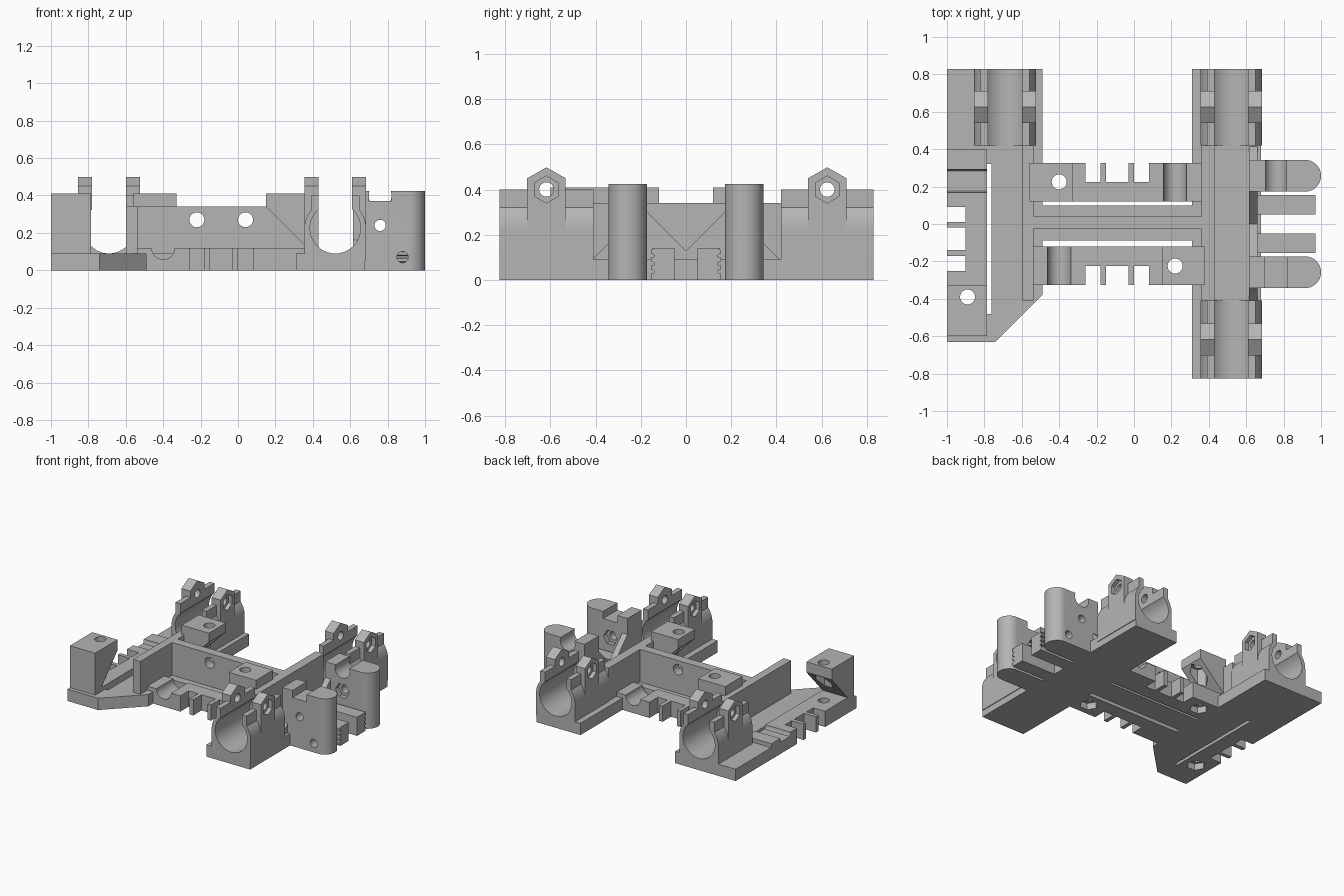
import bpy, bmesh, math
from mathutils import Vector

cube = bpy.data.objects.get("Cube")
if cube:
    bpy.data.objects.remove(cube)

grey = bpy.data.materials.new("plain grey")
grey.use_nodes = True
grey.diffuse_color = (0.46, 0.46, 0.46, 1)
grey.node_tree.nodes["Principled BSDF"].inputs["Base Color"].default_value = grey.diffuse_color


def prism(name, pts, axis, lo, hi):
    """Extrude a 2D outline along an axis; outline pairs are (y,z), (x,z) or (x,y)."""
    place = {"x": lambda a, b, t: (t, a, b), "y": lambda a, b, t: (a, t, b),
             "z": lambda a, b, t: (a, b, t)}[axis]
    bm = bmesh.new()
    face = bm.faces.new([bm.verts.new(place(a, b, lo)) for a, b in pts])
    ext = bmesh.ops.extrude_face_region(bm, geom=[face])
    moved = [v for v in ext["geom"] if isinstance(v, bmesh.types.BMVert)]
    bmesh.ops.translate(bm, verts=moved, vec=Vector(place(0, 0, hi - lo)))
    bmesh.ops.recalc_face_normals(bm, faces=bm.faces)
    mesh = bpy.data.meshes.new(name)
    bm.to_mesh(mesh)
    bm.free()
    mesh.materials.append(grey)
    obj = bpy.data.objects.new(name, mesh)
    bpy.context.scene.collection.objects.link(obj)
    return obj


def rect(a0, a1, b0, b1):
    return [(a0, b0), (a1, b0), (a1, b1), (a0, b1)]


def box(name, x0, x1, y0, y1, z0, z1):
    return prism(name, rect(x0, x1, y0, y1), "z", z0, z1)


def arc(a, b, r, start=0, end=360, n=32):
    steps = n if end - start == 360 else n + 1
    ang = [math.radians(start + (end - start) * i / n) for i in range(steps)]
    return [(a + r * math.cos(t), b + r * math.sin(t)) for t in ang]


def rod(a, b, r, axis, lo, hi, n=32, turn=0):
    return prism("cutter", arc(a, b, r, turn, turn + 360, n), axis, lo, hi)


def cut(obj, cutters):
    """Subtract the cutters and keep only the finished mesh."""
    for c in cutters:
        c.hide_render = True
        m = obj.modifiers.new("cut", "BOOLEAN")
        m.operation, m.solver, m.object = "DIFFERENCE", "EXACT", c
    bpy.context.view_layer.update()
    done = obj.evaluated_get(bpy.context.evaluated_depsgraph_get())
    mesh = bpy.data.meshes.new_from_object(done)
    obj.modifiers.clear()
    obj.data = mesh
    for c in cutters:
        bpy.data.objects.remove(c)
    return obj


def notches(mid, edge, side, along):
    """Three round-ended slots opening through an outer edge."""
    out = []
    for off, r, depth in ((-0.13, 0.04, 0.06), (0, 0.06, 0.07), (0.13, 0.04, 0.06)):
        pts = [(mid + off - r, 0.1), (mid + off + r, 0.1)]
        pts += [(p, -q) for p, q in arc(mid + off, depth, r, 0, 180, 16)]
        pts = [(p, edge + side * q) for p, q in pts]
        if along == "y":
            pts = [(q, p) for p, q in pts]
        out.append(prism("cutter", pts, "z", -0.1, 0.2))
    return out


def bolt(x, y):
    """Vertical bolt hole with a nut recess underneath."""
    return [rod(x, y, 0.04, "z", -0.1, 0.6), rod(x, y, 0.065, "z", -0.1, 0.05, 6)]


# Base plates
left_plate = prism("left_plate", [(-1, -0.63), (-0.74, -0.63), (-0.49, -0.38),
                                  (-0.49, 0.83), (-1, 0.83)], "z", 0, 0.09)
cut(left_plate, notches(-0.08, -1, 1, "y") + bolt(-0.89, -0.39)
    + [box("cutter", -0.786, -0.762, -0.48, 0.32, -0.1, 0.2)])
box("right_plate", 0.31, 0.68, -0.825, 0.83, 0, 0.09)
box("centre_floor", -0.5, 0.32, -0.088, 0.1, 0, 0.09)

# Left cable strip, its clip groove and overhanging sensor block
strip = box("left_strip", -1, -0.786, -0.6, 0.4, 0.08, 0.12)
cut(strip, notches(-0.08, -1, 1, "y") + [rod(-0.89, -0.39, 0.04, "z", 0, 0.3),
                                         rod(0.23, 0.12, 0.062, "x", -1.1, -0.7)])
block = prism("left_block", [(-0.6, 0.1), (-0.54, 0.1), (-0.33, 0.33), (-0.33, 0.41),
                             (-0.6, 0.41)], "x", -1, -0.786)
cut(block, [rod(-0.89, -0.39, 0.04, "z", 0, 0.6),
            rod(-0.89, -0.39, 0.065, "z", 0, 0.34, 6)])

# Side bars and mounting blocks, the front set being the back set turned half round
for s, name in ((1, "back"), (-1, "front")):
    cx = -0.09
    x0, x1 = (-0.6, 0.36) if s > 0 else (-0.54, 0.43)
    y0, y1 = sorted((s * 0.12, s * 0.325))
    hole = cx - s * 0.31
    bar = box(name + "_bar", x0, x1, y0, y1, 0, 0.12)
    cut(bar, notches(cx, s * 0.325, -s, "x") + bolt(hole, s * 0.225)
        + [rod(cx + s * 0.31, 0.12, 0.062, "y", y0 - 0.1, y1 + 0.1)])
    outline = [(cx - s * a, b) for a, b in
               ((0.24, 0.41), (0.24, 0.34), (0.45, 0.13), (0.47, 0.13), (0.47, 0.41))]
    mount = prism(name + "_mount", outline, "y", y0, y1)
    cut(mount, [rod(hole, s * 0.225, 0.04, "z", 0, 0.6),
                rod(hole, s * 0.225, 0.065, "z", 0, 0.35, 6)])

# Upright walls
wall = box("middle_wall", -0.55, 0.37, -0.028, 0.04, 0.08, 0.34)
cut(wall, [rod(x, 0.27, 0.04, "y", -0.2, 0.2) for x in (-0.22, 0.04)])
box("left_wall", -0.6, -0.538, -0.41, 0.42, 0.0, 0.34)
box("right_wall", 0.36, 0.43, -0.41, 0.42, 0.08, 0.34)

# Wavy-topped wall bracing the clamp posts
prism("brace_wall", [(-0.42, 0.0), (0.42, 0.0), (0.42, 0.085), (0.25, 0.255), (0.21, 0.34),
                     (0.0, 0.13), (-0.21, 0.34), (-0.25, 0.255), (-0.42, 0.085)],
      "x", 0.615, 0.66)


def bearing_holder(name, cx, y0, y1):
    """Open-topped tube on a foot, with two pairs of hexagonal bolt ears."""
    body = [(cx + 0.165, 0.05)] + arc(cx, 0.22, 0.165, 0, 180) + [(cx - 0.165, 0.05)]
    cy = (y0 + y1) / 2

    def bore():
        return [rod(cx, 0.225, 0.135, "y", y0 - 0.1, y1 + 0.1, 48),
                box("cutter", cx - 0.09, cx + 0.09, y0 - 0.1, y1 + 0.1, 0.22, 0.7),
                rod(cy, 0.4, 0.032, "x", cx - 0.3, cx + 0.3)]
    cut(prism(name + "_tube", body, "y", y0, y1), bore())
    for s, side in ((-1, "right"), (1, "left")):
        xs = sorted((cx + s * 0.09, cx + s * 0.13))
        lip = box(f"{name}_{side}_lip", *xs, y0, y1, 0.26, 0.4)
        cut(lip, bore())
        xs = sorted((cx + s * 0.09, cx + s * 0.165))
        ear = prism(f"{name}_{side}_ear", [(cy - 0.085, 0.21), (cy + 0.085, 0.21),
                    (cy + 0.085, 0.45), (cy, 0.498), (cy - 0.085, 0.45)], "x", *xs)
        outer = sorted((cx + s * 0.135, cx + s * 0.3))
        cut(ear, bore() + [rod(cy, 0.4, 0.06, "x", *outer, 6, 30)])


bearing_holder("left_bearing", -0.69, 0.42, 0.83)
bearing_holder("back_bearing", 0.52, 0.42, 0.83)
bearing_holder("front_bearing", 0.52, -0.825, -0.41)

# Round-ended clamp posts and toothed belt bars
for s, name in ((1, "back"), (-1, "front")):
    cy = s * 0.258
    outline = [(0.615, cy - 0.085), *arc(0.915, cy, 0.085, -90, 90, 24), (0.615, cy + 0.085)]
    post = prism(name + "_post", outline, "z", 0, 0.425)
    ya, yb = cy - 0.2, cy + 0.2
    inner = sorted((cy - s * 0.05, cy - s * 0.2))
    saddle = (rod(0.76, 0.4, 0.062, "y", ya, yb) if s > 0 else
              box("cutter", 0.7, 0.82, ya, yb, 0.37, 0.6))
    cut(post, [saddle, rod(0.76, 0.24, 0.03, "y", ya, yb), rod(0.88, 0.07, 0.03, "y", ya, yb),
               rod(0.76, 0.24, 0.058, "y", *inner, 6)])
    teeth = [(s * 0.05, 0), (s * 0.15, 0)]
    for i in range(4):
        z = 0.012 + i * 0.035
        teeth += [(s * 0.155, z), (s * 0.155, z + 0.016), (s * 0.142, z + 0.02),
                  (s * 0.142, z + 0.03)]
    teeth += [(s * 0.155, 0.142), (s * 0.05, 0.142)]
    teeth = [p for p in teeth if p[1] <= 0.142]
    prism(name + "_belt_bar", teeth, "x", 0.64, 0.97)

# Smooth the curved faces, keep corners sharp
for obj in bpy.context.scene.objects:
    if obj.type == "MESH":
        obj.select_set(True)
        bpy.context.view_layer.objects.active = obj
bpy.ops.object.shade_smooth_by_angle(angle=math.radians(30))
